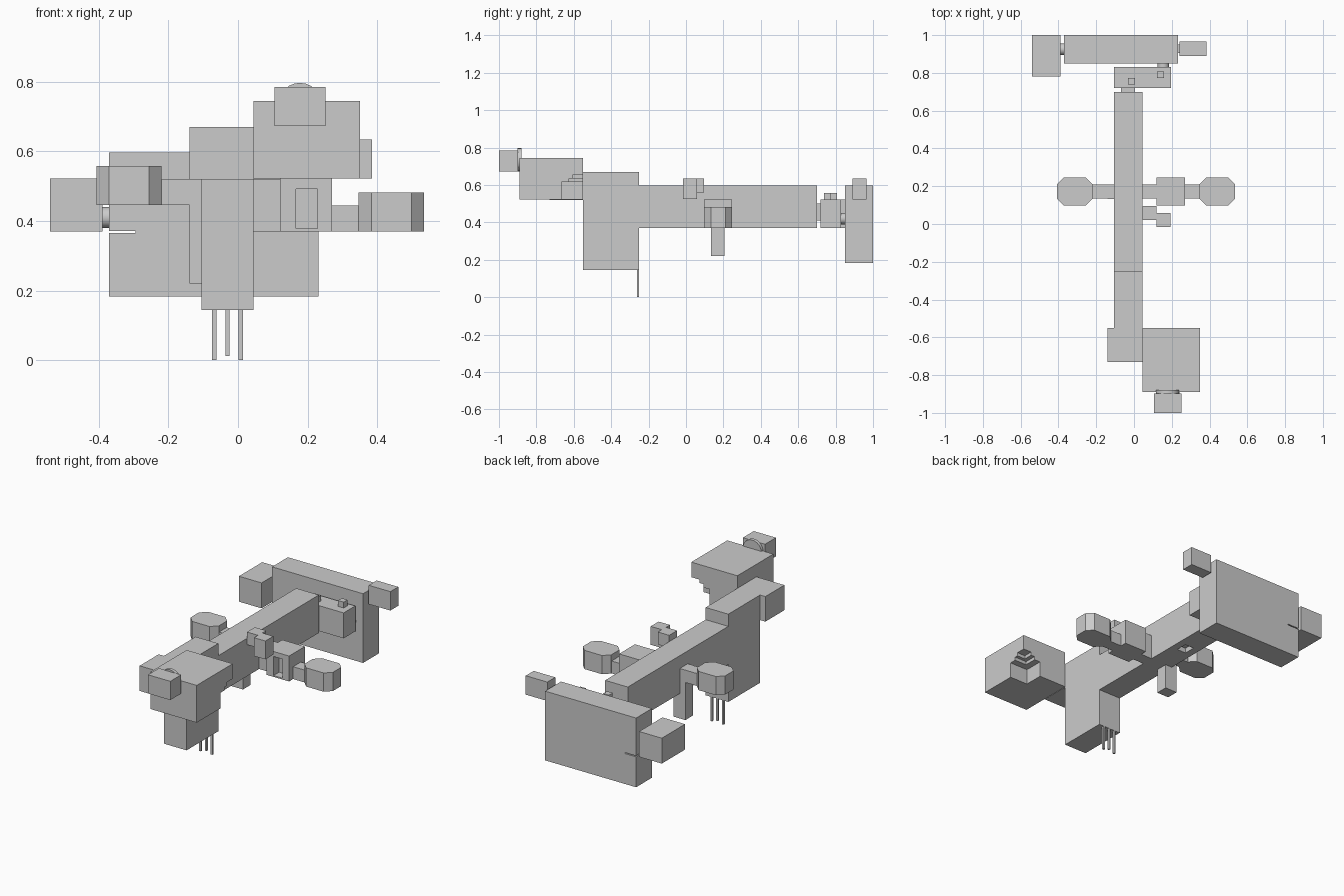
import bpy
import bmesh
from math import radians
from mathutils import Matrix, Vector

cube = bpy.data.objects.get("Cube")
if cube:
    bpy.data.objects.remove(cube, do_unlink=True)

grey = bpy.data.materials.new("light_grey")
grey.use_nodes = True
grey.diffuse_color = (0.6, 0.6, 0.6, 1)
grey.node_tree.nodes["Principled BSDF"].inputs["Base Color"].default_value = grey.diffuse_color


def add(name, bm):
    mesh = bpy.data.meshes.new(name)
    bm.to_mesh(mesh)
    bm.free()
    mesh.materials.append(grey)
    obj = bpy.data.objects.new(name, mesh)
    bpy.context.collection.objects.link(obj)
    return obj


def box(name, x, y, z, corner=0):
    """Box from (min, max) ranges; corner chamfers its upright edges."""
    bm = bmesh.new()
    lo, hi = Vector((x[0], y[0], z[0])), Vector((x[1], y[1], z[1]))
    bmesh.ops.create_cube(bm, size=1, matrix=Matrix.Translation((lo + hi) / 2) @ Matrix.Diagonal((*(hi - lo), 1)))
    if corner:
        upright = [e for e in bm.edges if abs(e.verts[0].co.z - e.verts[1].co.z) > 0.001]
        bmesh.ops.bevel(bm, geom=upright, offset=corner, offset_type='OFFSET', segments=1, affect='EDGES')
    return add(name, bm)


def rod(name, centre, radius, length, axis):
    """Smooth cylinder along an axis."""
    bm = bmesh.new()
    turn = Matrix.Rotation(radians(90), 4, 'Y' if axis == 'X' else 'X')
    bmesh.ops.create_cone(bm, cap_ends=True, segments=24, radius1=radius, radius2=radius, depth=length,
                          matrix=Matrix.Translation(centre) @ turn)
    for f in bm.faces:
        f.smooth = len(f.verts) == 4
    return add(name, bm)


def cut(target, cutter):
    cutter.hide_render = True
    cutter.hide_set(True)
    mod = target.modifiers.new(cutter.name, 'BOOLEAN')
    mod.operation = 'DIFFERENCE'
    mod.solver = 'EXACT'
    mod.object = cutter


# Main beam and front tower
beam = box("main_beam", (-0.105, 0.045), (-0.25, 0.70), (0.37, 0.597))
cut(beam, box("beam_socket_cutter", (-0.06, 0.0), (0.38, 0.45), (0.3, 0.40)))
box("front_tower", (-0.105, 0.045), (-0.55, -0.25), (0.145, 0.67))
box("tower_head", (-0.14, 0.045), (-0.73, -0.55), (0.52, 0.67))

# Head block with a stepped notch in its rear lower corner
head = box("head_block", (0.045, 0.35), (-0.89, -0.55), (0.522, 0.745))
for i, (x, y, top) in enumerate([(0.23, -0.665, 0.615), (0.27, -0.625, 0.635), (0.295, -0.605, 0.655)]):
    cut(head, box(f"notch_cutter_{i}", (x, 0.4), (y, -0.5), (0.5, top)))
box("lens_box", (0.105, 0.252), (-1.0, -0.897), (0.673, 0.785))
rod("lens_stub", (0.178, -0.89, 0.735), 0.062, 0.02, 'Y')

# Prongs under the tower
for i, (x, z) in enumerate([(-0.068, 0.0), (-0.03, 0.012), (0.008, 0.0)]):
    box(f"prong_{i}", (x - 0.006, x + 0.006), (-0.262, -0.25), (z, 0.15))

# Side arm on the left with its recessed box and octagonal pod
box("left_inner_arm", (0.045, 0.122), (0.135, 0.208), (0.37, 0.52))
left_box = box("left_box", (0.12, 0.27), (0.097, 0.247), (0.37, 0.522))
cut(left_box, box("recess_cutter", (0.167, 0.228), (0.0, 0.15), (0.378, 0.492)))
box("left_outer_arm", (0.27, 0.35), (0.135, 0.208), (0.37, 0.444))
box("left_pod", (0.347, 0.535), (0.097, 0.247), (0.37, 0.482), 0.036)

# Side arm on the right with its octagonal pod and hanging leg
box("right_arm", (-0.222, -0.105), (0.135, 0.208), (0.446, 0.52))
box("right_pod", (-0.407, -0.22), (0.097, 0.247), (0.446, 0.558), 0.036)
box("hanging_leg", (-0.14, -0.06), (0.133, 0.206), (0.22, 0.52))

# Stepped bracket beside the beam
box("bracket_inner", (0.045, 0.12), (0.02, 0.095), (0.56, 0.635))
box("bracket_outer", (0.118, 0.193), (-0.017, 0.058), (0.525, 0.635))

# Rear block with studs and links
box("beam_link", (-0.07, 0.006), (0.70, 0.725), (0.41, 0.5))
box("rear_block", (-0.105, 0.195), (0.72, 0.83), (0.37, 0.522))
for i, (x, y) in enumerate([(-0.013, 0.756), (0.14, 0.79)]):
    box(f"stud_{i}", (x - 0.019, x + 0.019), (y - 0.018, y + 0.018), (0.52, 0.557))
rod("rear_link", (0.155, 0.84, 0.42), 0.03, 0.03, 'Y')

# Rear panel with thin slots and end boxes
panel = box("rear_panel", (-0.37, 0.232), (0.85, 1.0), (0.183, 0.597))
cut(panel, box("slot_cutter", (-0.4, -0.295), (0.8, 1.1), (0.365, 0.371)))
box("right_end_box", (-0.54, -0.39), (0.78, 1.0), (0.37, 0.522))
rod("right_end_link", (-0.38, 0.925, 0.41), 0.03, 0.03, 'X')
box("left_end_box", (0.242, 0.385), (0.89, 0.965), (0.522, 0.635))
box("left_end_link", (0.23, 0.245), (0.905, 0.95), (0.535, 0.585))
